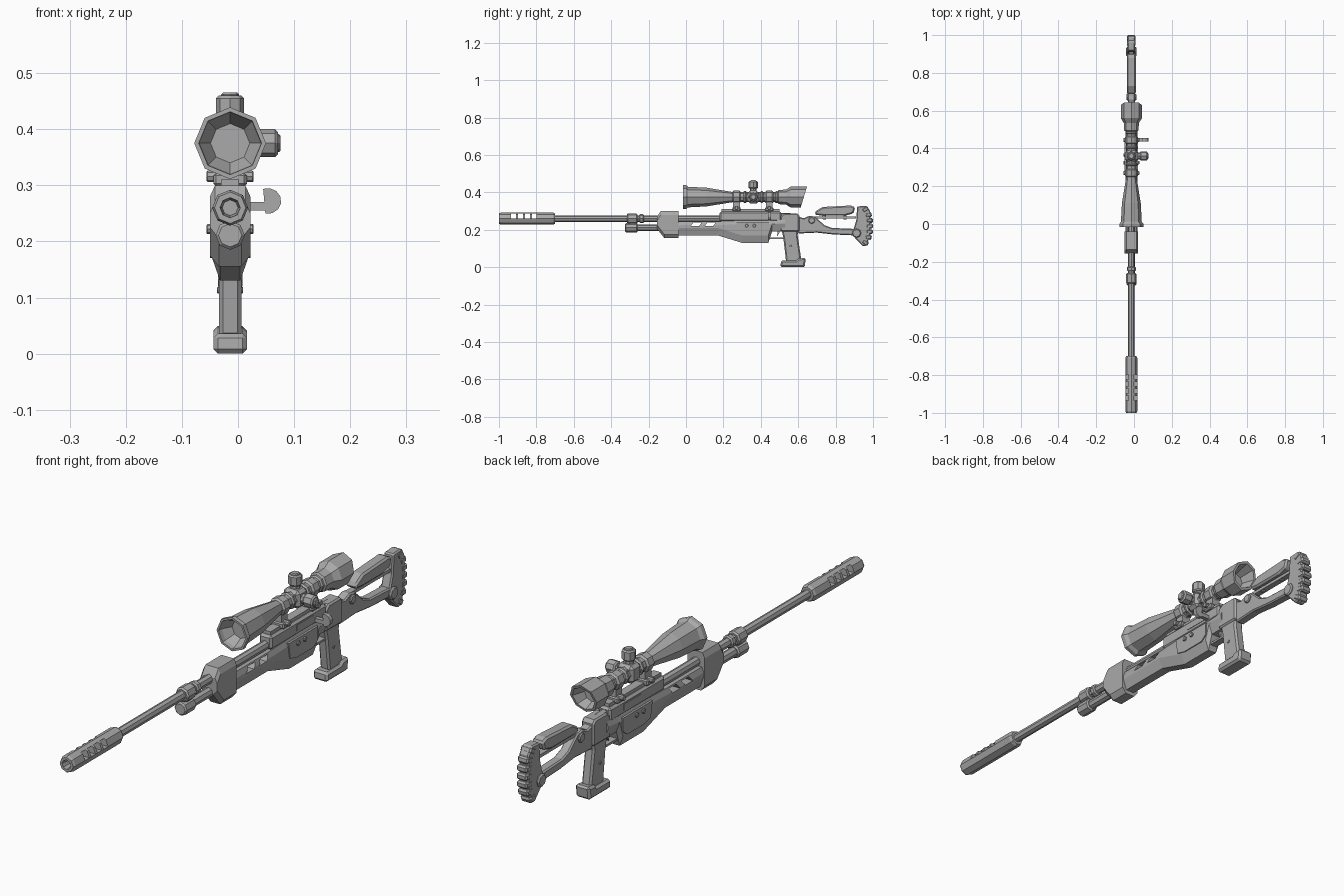
import bpy, bmesh, math
from mathutils import Vector, Matrix

if "Cube" in bpy.data.objects:
    bpy.data.objects.remove(bpy.data.objects["Cube"])

CX = -.014       # centre plane of the rifle
BORE = .26       # barrel axis height
SCOPE = .375     # scope axis height

color = (.4, .4, .4, 1)
gray = bpy.data.materials.new("plain_gray")
gray.use_nodes = True
gray.diffuse_color = color
gray.node_tree.nodes["Principled BSDF"].inputs["Base Color"].default_value = color


def skin(name, rings, bevel=0):
    """Join equal-length rings of points into a closed solid."""
    bm = bmesh.new()
    rows = [[bm.verts.new(point) for point in ring] for ring in rings]
    for near, far in zip(rows, rows[1:]):
        for i in range(len(near)):
            bm.faces.new((near[i - 1], near[i], far[i], far[i - 1]))
    bm.faces.new(rows[0])
    bm.faces.new(rows[-1])
    bmesh.ops.recalc_face_normals(bm, faces=bm.faces)
    mesh = bpy.data.meshes.new(name)
    bm.to_mesh(mesh)
    bm.free()
    mesh.materials.append(gray)
    part = bpy.data.objects.new(name, mesh)
    bpy.context.collection.objects.link(part)
    if bevel:
        chamfer = part.modifiers.new("chamfer", "BEVEL")
        chamfer.width, chamfer.segments = bevel, 1
        chamfer.limit_method, chamfer.angle_limit = "ANGLE", math.radians(50)
    return part


def lathe(name, profile, axis="Y", y=0, z=BORE, slant=0):
    """Turn (distance, radius) pairs into an octagonal solid; slant tilts the far end."""
    far_end = max(distance for distance, radius in profile)
    rings = []
    for distance, radius in profile:
        ring = []
        for i in range(8):
            u = radius * math.cos(math.tau * i / 8)
            v = radius * math.sin(math.tau * i / 8)
            along = distance + (slant * v if distance == far_end else 0)
            spot = {"X": (along, u, v), "Y": (u, along, v), "Z": (u, v, along)}[axis]
            ring.append(Vector(spot) + Vector((CX, y, z)))
        rings.append(ring)
    return skin(name, rings)


def tube(name, start, end, radius, axis="Y", y=0, z=BORE):
    """Octagonal rod with chamfered ends."""
    edge = radius / 5
    profile = [(start, radius - edge), (start + edge, radius), (end - edge, radius), (end, radius - edge)]
    return lathe(name, profile, axis, y, z)


def pin(name, half, radius, y, z):
    """Rod running crosswise through the rifle."""
    return tube(name, -half, half, radius, "X", y, z)


def plate(name, outline, half, bevel=0):
    """Side outline of (y, z) points given thickness across x."""
    return skin(name, [[(x, y, z) for y, z in outline] for x in (CX - half, CX + half)], bevel)


def box(name, y, z, length, height, half, bevel=0):
    """Block placed by its front lower edge."""
    return plate(name, [(y, z), (y + length, z), (y + length, z + height), (y, z + height)], half, bevel)


def hull(name, sections, half, keel, rise):
    """Loft (y, bottom, top) sections with a tapered keel and chamfered shoulders."""
    rings = []
    for y, low, high in sections:
        side = [(keel, low), (half, low + rise), (half, high - .02), (half * .75, high)]
        rings.append([(CX + x, y, z) for x, z in side] + [(CX - x, y, z) for x, z in reversed(side)])
    return skin(name, rings)


def cut(part, cutters):
    for cutter in cutters:
        cutter.hide_render = True
        slot = part.modifiers.new("slot", "BOOLEAN")
        slot.object, slot.solver = cutter, "EXACT"
    bpy.context.view_layer.update()
    mesh = bpy.data.meshes.new_from_object(part.evaluated_get(bpy.context.evaluated_depsgraph_get()))
    part.modifiers.clear()
    part.data = mesh
    for cutter in cutters:
        bpy.data.objects.remove(cutter)


# Barrel, muzzle brake with side ports, clamps
tube("barrel", -.72, .2, .017)
muzzle = lathe("muzzle_brake", [(-.96, .014), (-1, .018), (-1, .028), (-.99, .032), (-.71, .032), (-.7, .027)])
cut(muzzle, [box("port_cutter", -.935 + i * .037, BORE, .026, .026, half=.1) for i in range(4)])
tube("barrel_clamp", -.315, -.26, .028)
tube("barrel_collar", -.25, -.225, .024)
tube("lower_tube_cap", -.325, -.26, .026, z=.211)
tube("lower_tube", -.27, -.12, .018, z=.211)
box("clamp_link", -.3, .21, length=.03, height=.05, half=.012)

# Handguard and chassis with see-through slots
hull("handguard", [(-.155, .205, .27), (-.135, .18, .3), (-.115, .155, .3), (-.04, .155, .3)],
     half=.036, keel=.02, rise=.02)
chassis = hull("chassis", [(-.06, .17, .245), (.17, .17, .245), (.3, .13, .25), (.44, .13, .25),
                           (.46, .19, .25), (.53, .19, .26)], half=.032, keel=.018, rise=.04)
cut(chassis, [plate("slot_cutter", [(y, .22), (y + .045, .22), (y + .06, .24), (y + .015, .24)], half=.1)
              for y in (.025, .1)])
plate("magazine_panel", [(.28, .18), (.32, .17), (.42, .17), (.445, .19), (.445, .24), (.27, .24)], half=.036)
for y in (.325, .365):
    pin("chassis_pin", .042, .009, y, z=.222)

# Receiver, rail and bolt
box("receiver", .18, .245, length=.33, height=.053, half=.027, bevel=.008)
box("scope_rail", .19, .29, length=.31, height=.02, half=.016)
box("ejection_cover", .33, .262, length=.1, height=.023, half=.029)
tube("bolt_body", .43, .56, .018, z=.272)
plate("rear_block", [(.505, .19), (.505, .27), (.525, .288), (.595, .288), (.606, .275), (.606, .19)],
      half=.026, bevel=.006)

# Bolt handle: thin stem with a half-round knob
stem = [(0, .255), (.05, .255), (.05, .27), (0, .27)]
arc = [math.radians(angle) for angle in range(-100, 120, 30)]
half_round = [(.053 + .024 * math.cos(a), .272 + .023 * math.sin(a)) for a in arc]
for name, outline in (("bolt_stem", stem), ("bolt_knob", half_round)):
    skin(name, [[(x, y, z) for x, z in outline] for y in (.438, .454)])

# Trigger and guard
plate("trigger", [(.487, .2), (.502, .2), (.498, .18), (.485, .163), (.489, .18)], half=.006)
box("trigger_guard", .44, .152, length=.09, height=.008, half=.014)

# Pistol grip
plate("grip", [(.51, .2), (.6, .2), (.597, .17), (.618, .03), (.535, .03), (.52, .16)], half=.02, bevel=.007)
plate("grip_base", [(.505, 0), (.635, 0), (.64, .05), (.6, .046), (.59, .036), (.508, .036)],
      half=.03, bevel=.008)
pin("grip_pin", .023, .006, y=.56, z=.113)

# Skeleton stock
plate("stock_arm", [(.6, .27), (.63, .262), (.66, .275), (.69, .27), (.74, .225), (.78, .21),
                    (.9, .205), (.9, .17), (.79, .175), (.7, .185), (.6, .18)], half=.019, bevel=.005)
box("stock_bar", .67, .26, length=.24, height=.012, half=.012)
plate("cheek_piece", [(.69, .28), (.69, .298), (.73, .322), (.88, .33), (.905, .32), (.895, .287),
                      (.85, .276), (.73, .276)], half=.024, bevel=.007)
for y in (.74, .85):
    tube("cheek_post", .255, .285, .009, "Z", y, z=0)
pin("stock_hinge", .026, .018, y=.672, z=.25)
pin("butt_knob", .028, .025, y=.912, z=.182)
plate("butt_plate", [(.915, .325), (.965, .328), (.985, .3), (.988, .18), (.965, .115), (.945, .112),
                     (.9, .16), (.895, .2), (.91, .25)], half=.02, bevel=.005)

# Ribs fanned along the rear edge of the butt
for i in range(-3, 4):
    t = i / 3
    rib = box("butt_rib", -.02, -.0125, length=.035, height=.025, half=.022, bevel=.006)
    rib.matrix_world = (Matrix.Translation((0, .985 - .024 * abs(t) ** 3, .22 + .09 * t))
                        @ Matrix.Rotation(t ** 3 / 2, 4, "X"))

# Scope body with hollow ends
lathe("scope_objective", [(.035, .035), (0, .054), (-.016, .056), (-.016, .064), (0, .064),
                          (.012, .055), (.11, .05), (.25, .027)], z=SCOPE)
tube("scope_tube", .23, .53, .027, z=SCOPE)
lathe("scope_eyepiece", [(.49, .03), (.495, .038), (.535, .04), (.56, .056), (.63, .056), (.63, .046),
                         (.58, .03)], z=SCOPE, slant=.3)
for y in (.315, .405, .485):
    tube("tube_collar", y - .01, y + .01, .032, z=SCOPE)

# Adjustment turrets on top and on the left side
box("turret_block", .33, SCOPE - .034, length=.06, height=.068, half=.034, bevel=.012)
for name, axis in (("elevation", "Z"), ("windage", "X")):
    tube(name + "_neck", .03, .05, .018, axis, y=.36, z=SCOPE)
    tube(name + "_turret", .045, .085, .025, axis, y=.36, z=SCOPE)
    tube(name + "_cap", .08, .09, .016, axis, y=.36, z=SCOPE)

# Scope rings on the rail
for y in (.27, .445):
    tube("scope_ring", y - .022, y + .022, .034, z=SCOPE)
    box("ring_leg", y - .018, .3, length=.036, height=.05, half=.018)
    box("ring_foot", y - .022, .298, length=.044, height=.024, half=.03, bevel=.005)
    pin("ring_screw", .042, .01, y, z=.316)
